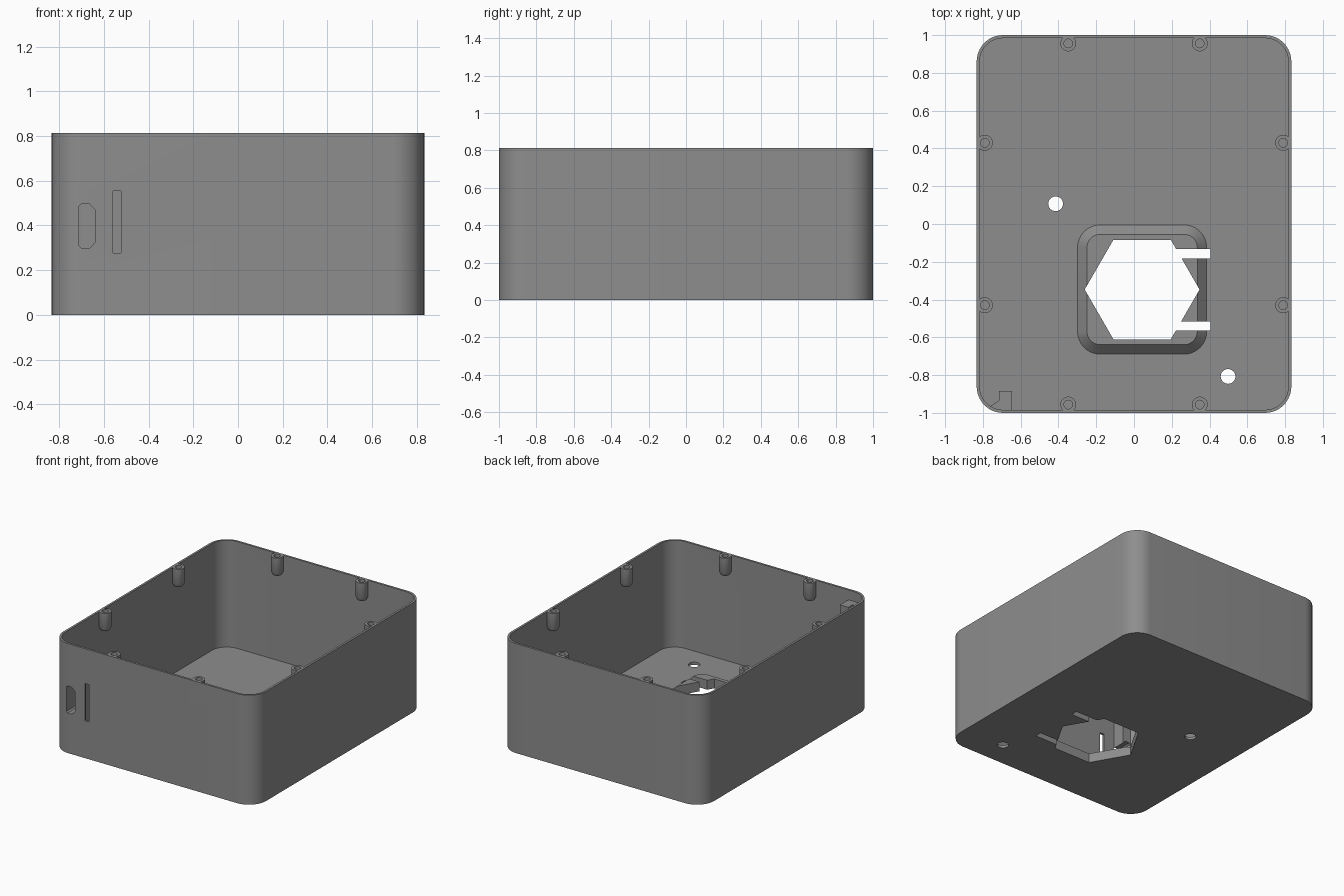
import bpy, bmesh, math

if "Cube" in bpy.data.objects:
    bpy.data.objects.remove(bpy.data.objects["Cube"])

H, WALL, FLOOR = 0.813, 0.016, 0.02

grey = bpy.data.materials.new("mid grey")
grey.diffuse_color = (0.27, 0.27, 0.27, 1)
grey.use_nodes = True
grey.node_tree.nodes["Principled BSDF"].inputs["Base Color"].default_value = grey.diffuse_color


def rounded(cx, cy, hx, hy, r, n=12):
    """Outline of a rounded rectangle."""
    pts = []
    for k, (sx, sy) in enumerate([(1, 1), (-1, 1), (-1, -1), (1, -1)]):
        for i in range(n + 1):
            a = math.pi / 2 * (k + i / n)
            pts.append((cx + sx * (hx - r) + r * math.cos(a),
                        cy + sy * (hy - r) + r * math.sin(a)))
    return pts


def circle(cx, cy, r, n=32, turn=0):
    return [(cx + r * math.cos(turn + math.tau * i / n),
             cy + r * math.sin(turn + math.tau * i / n)) for i in range(n)]


def box(x0, x1, y0, y1):
    return [(x0, y0), (x1, y0), (x1, y1), (x0, y1)]


def loft(name, layers, place=lambda x, y, z: (x, y, z)):
    """Closed solid through stacked outlines: [(outline, height), ...]."""
    bm = bmesh.new()
    rings = [[bm.verts.new(place(x, y, z)) for x, y in pts] for pts, z in layers]
    bm.faces.new(rings[0][::-1])
    bm.faces.new(rings[-1])
    for a, b in zip(rings, rings[1:]):
        n = len(a)
        for i in range(n):
            bm.faces.new((a[i], a[(i + 1) % n], b[(i + 1) % n], b[i]))
    bmesh.ops.recalc_face_normals(bm, faces=bm.faces)
    me = bpy.data.meshes.new(name)
    bm.to_mesh(me)
    bm.free()
    me.materials.append(grey)
    ob = bpy.data.objects.new(name, me)
    bpy.context.collection.objects.link(ob)
    return ob


def prism(name, pts, z0, z1):
    return loft(name, [(pts, z0), (pts, z1)])


def front_prism(name, pts):
    """Outline in x and z, pushed through the front wall and the rail."""
    return loft(name, [(pts, -1.05), (pts, -0.86)], lambda x, z, y: (x, y, z))


def combine(target, tool, op):
    mod = target.modifiers.new(tool.name, 'BOOLEAN')
    mod.operation, mod.solver, mod.object = op, 'EXACT', tool
    bpy.context.view_layer.objects.active = target
    bpy.ops.object.modifier_apply(modifier=mod.name)
    bpy.data.objects.remove(tool)


# Open tray with rounded corners
case = prism("enclosure", rounded(0, 0, 0.833, 1.0, 0.14), 0, H)
cavity = rounded(0, 0, 0.833 - WALL, 1.0 - WALL, 0.14 - WALL)
combine(case, prism("cavity", cavity, FLOOR, H + 0.1), 'DIFFERENCE')

# Raised collar with sloping sides on the floor
CX, CY = 0.043, -0.347
combine(case, loft("collar", [
    (rounded(CX, CY, 0.342, 0.342, 0.12), FLOOR - 0.01),
    (rounded(CX, CY, 0.342, 0.342, 0.12), FLOOR),
    (rounded(CX, CY, 0.292, 0.292, 0.07), FLOOR + 0.05)]), 'UNION')

# Corner rail beside the connector
rail = [(-0.645, -0.99), (-0.645, -0.885), (-0.715, -0.885),
        (-0.715, -0.935), (-0.765, -0.967), (-0.74, -0.985)]
combine(case, prism("corner_rail", rail, FLOOR - 0.01, 0.74), 'UNION')

# Screw posts just inside the rim, with tapered lower ends and blind holes
posts = [(sx * 0.348, sy * 0.956) for sx in (-1, 1) for sy in (-1, 1)]
posts += [(sx * 0.79, sy * 0.43) for sx in (-1, 1) for sy in (-1, 1)]
for x, y in posts:
    combine(case, loft("screw_post", [
        (circle(x, y, 0.03), H - 0.137), (circle(x, y, 0.042), H - 0.115),
        (circle(x, y, 0.042), H)]), 'UNION')
for x, y in posts:
    combine(case, prism("screw_hole", circle(x, y, 0.023, 24), H - 0.1, H + 0.05), 'DIFFERENCE')

# Hexagonal opening, its two slots and the round floor holes
cuts = [circle(CX, CY, 0.304, 6), box(0.19, 0.405, -0.182, -0.132),
        box(0.19, 0.405, -0.565, -0.515),
        circle(-0.415, 0.107, 0.039), circle(0.498, -0.807, 0.039)]
for pts in cuts:
    combine(case, prism("floor_cut", pts, -0.1, 0.2), 'DIFFERENCE')

# Connector port and card slot in the front wall
port = [(-0.70, 0.297), (-0.665, 0.297), (-0.637, 0.327), (-0.637, 0.467),
        (-0.665, 0.497), (-0.70, 0.497), (-0.71, 0.487), (-0.71, 0.307)]
combine(case, front_prism("port_cut", port), 'DIFFERENCE')
combine(case, front_prism("card_cut", box(-0.558, -0.523, 0.277, 0.555)), 'DIFFERENCE')

# Smooth the round surfaces, keep the edges crisp
bpy.ops.object.select_all(action='DESELECT')
case.select_set(True)
bpy.context.view_layer.objects.active = case
bpy.ops.object.shade_smooth_by_angle(angle=math.radians(30))
